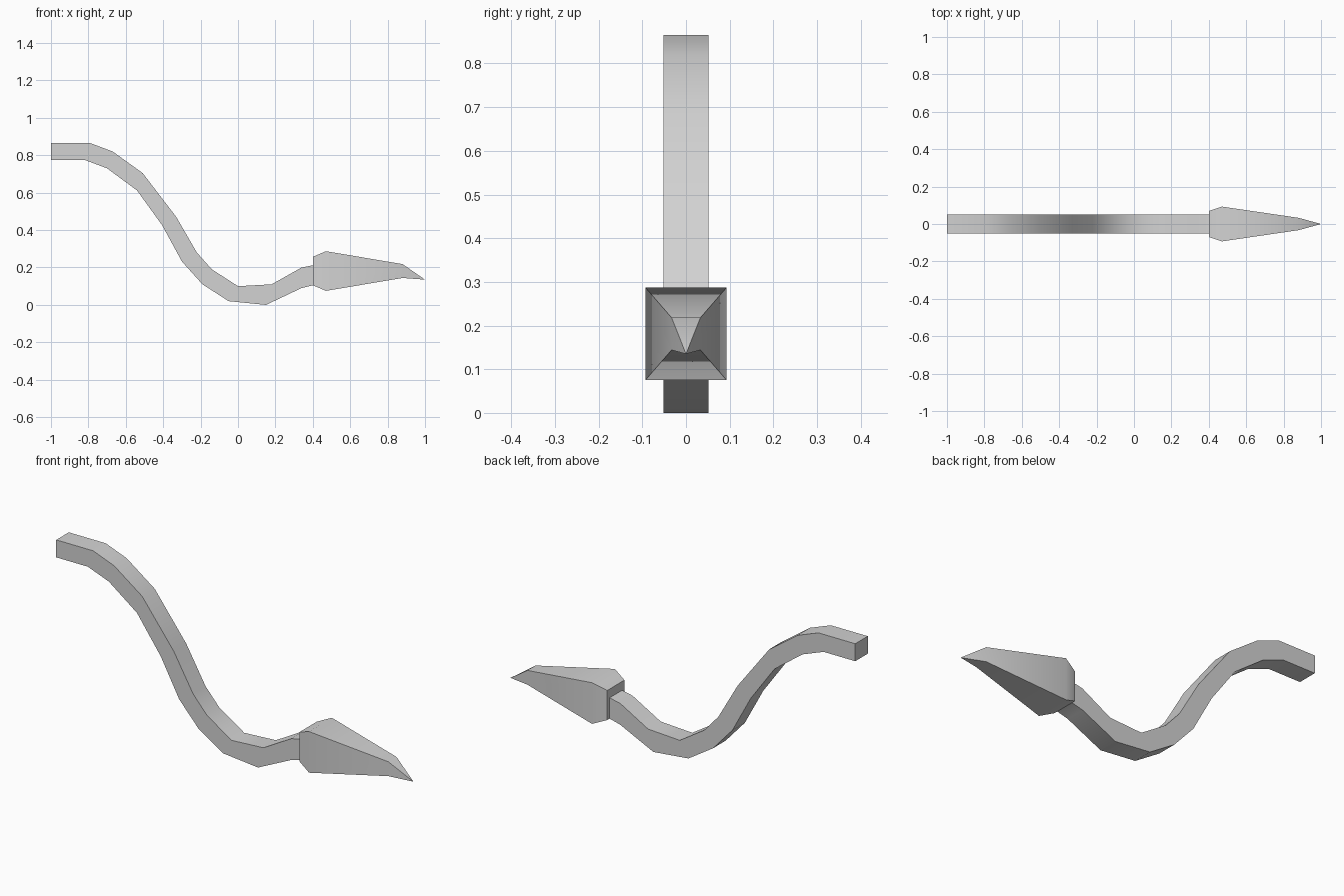
import bpy
import bmesh
import math

cube = bpy.data.objects.get("Cube")
if cube:
    bpy.data.objects.remove(cube, do_unlink=True)

grey = bpy.data.materials.new("light grey")
grey.use_nodes = True
colour = (0.65, 0.65, 0.65, 1)
grey.diffuse_color = colour
grey.node_tree.nodes["Principled BSDF"].inputs["Base Color"].default_value = colour


def loft(name, sections, tip=None):
    """Join square sections (top point, bottom point, half width), with an optional tip."""
    bm = bmesh.new()
    rings = []
    for (top_x, top_z), (low_x, low_z), half in sections:
        corners = [(top_x, -half, top_z), (top_x, half, top_z),
                   (low_x, half, low_z), (low_x, -half, low_z)]
        rings.append([bm.verts.new(c) for c in corners])
    for a, b in zip(rings, rings[1:]):
        for i in range(4):
            j = (i + 1) % 4
            bm.faces.new((a[i], a[j], b[j], b[i]))
    bm.faces.new(rings[0])
    end = rings[-1]
    if tip:
        point = bm.verts.new(tip)
        for i in range(4):
            bm.faces.new((end[i], end[(i + 1) % 4], point))
    else:
        bm.faces.new(end)
    bmesh.ops.recalc_face_normals(bm, faces=bm.faces)
    mesh = bpy.data.meshes.new(name)
    bm.to_mesh(mesh)
    bm.free()
    mesh.materials.append(grey)
    obj = bpy.data.objects.new(name, mesh)
    bpy.context.collection.objects.link(obj)
    bpy.ops.object.select_all(action="DESELECT")
    obj.select_set(True)
    bpy.context.view_layer.objects.active = obj
    bpy.ops.object.shade_smooth_by_angle(angle=math.radians(40))
    return obj


# Curved square tail
upper = [(-1, .865), (-.79, .865), (-.67, .82), (-.51, .705), (-.33, .47), (-.22, .28),
         (-.14, .19), (0, .1), (.18, .11), (.34, .2), (.4, .212)]
lower = [(-1, .775), (-.82, .775), (-.7, .73), (-.54, .612), (-.405, .425), (-.3, .232),
         (-.19, .11), (-.05, .02), (.15, 0), (.34, .09), (.4, .105)]
loft("tail", [(t, b, .051) for t, b in zip(upper, lower)])

# Pointed spear head
head = [((.4, .257), (.4, .105), .07),
        ((.47, .287), (.47, .075), .093),
        ((.88, .218), (.88, .144), .033)]
loft("spear_head", head, tip=(1, 0, .135))
